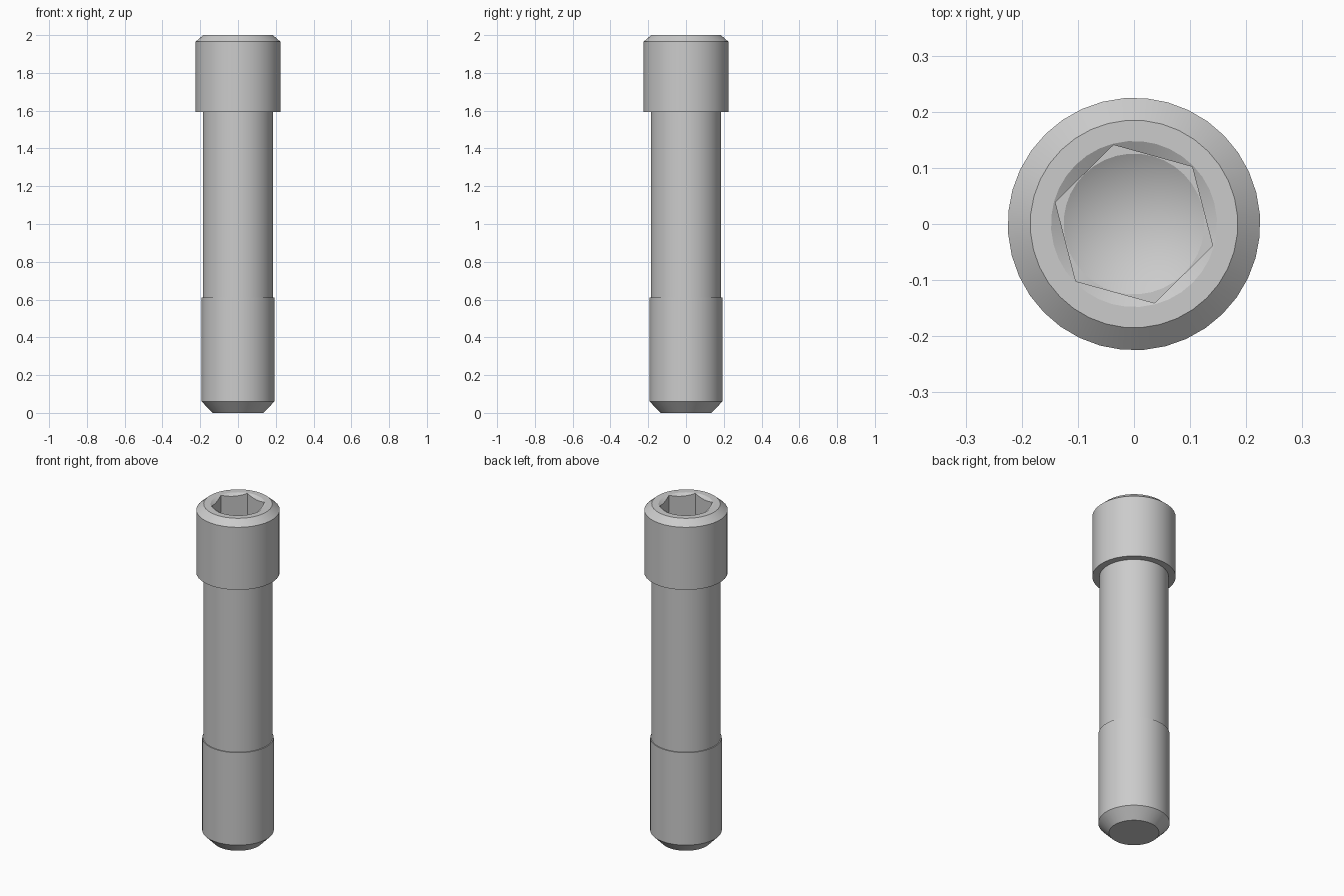
import bpy, bmesh, math

if "Cube" in bpy.data.objects:
    bpy.data.objects.remove(bpy.data.objects["Cube"], do_unlink=True)

SEGMENTS = 36                  # multiple of six, so socket corners fall on vertices
PHASE = math.radians(44.5)     # direction of one socket corner
SHAFT_R, THREAD_R, HEAD_R = 0.187, 0.193, 0.225
APOTHEM, RIM_R, TOP = 0.126, 0.148, 2.0

steel = bpy.data.materials.new("steel grey")
steel.use_nodes = True
steel.diffuse_color = (0.6, 0.6, 0.6, 1)
steel.node_tree.nodes["Principled BSDF"].inputs["Base Color"].default_value = (0.6, 0.6, 0.6, 1)


def circle(radius, z):
    return [(radius, z)] * SEGMENTS


def hex_radius(i):
    turn = (i * 2 * math.pi / SEGMENTS) % (math.pi / 3)
    return APOTHEM / math.cos(turn - math.pi / 6)


def loft(name, rings, start_cap=False, apex=None):
    """Join rings of (radius, z) pairs; close the start flat or the end to a point."""
    bm = bmesh.new()
    rows = []
    for ring in rings:
        row = []
        for i, (r, z) in enumerate(ring):
            a = PHASE + i * 2 * math.pi / SEGMENTS
            row.append(bm.verts.new((r * math.cos(a), r * math.sin(a), z)))
        rows.append(row)
    for low, high in zip(rows, rows[1:]):
        for i in range(SEGMENTS):
            j = (i + 1) % SEGMENTS
            bm.faces.new((low[i], low[j], high[j], high[i]))
    if start_cap:
        bm.faces.new(rows[0][::-1])
    if apex is not None:
        tip = bm.verts.new((0, 0, apex))
        for i in range(SEGMENTS):
            bm.faces.new((rows[-1][i], rows[-1][(i + 1) % SEGMENTS], tip))
    mesh = bpy.data.meshes.new(name)
    bm.to_mesh(mesh)
    bm.free()
    mesh.materials.append(steel)
    obj = bpy.data.objects.new(name, mesh)
    bpy.context.collection.objects.link(obj)
    bpy.ops.object.select_all(action="DESELECT")
    obj.select_set(True)
    bpy.context.view_layer.objects.active = obj
    bpy.ops.object.shade_smooth_by_angle(angle=math.radians(20))
    return obj


# Lower section with chamfered tip and a small shoulder
loft("threaded_section", [circle(0.135, 0), circle(THREAD_R, 0.06),
                          circle(THREAD_R, 0.61), circle(SHAFT_R, 0.61)], start_cap=True)

# Plain shank
loft("shank", [circle(SHAFT_R, 0.61), circle(SHAFT_R, 1.593)])

# Head with chamfered rim, countersunk hexagonal socket and conical drill point
hexagon = [hex_radius(i) for i in range(SEGMENTS)]
FLOOR = 1.8
loft("socket_head", [
    circle(SHAFT_R, 1.593), circle(HEAD_R, 1.593),
    circle(HEAD_R, 1.965), circle(0.185, TOP), circle(RIM_R, TOP),
    [(r, TOP - (RIM_R - r) * 0.577) for r in hexagon],
    [(r, FLOOR) for r in hexagon],
    circle(APOTHEM - 0.0005, FLOOR),
], apex=FLOOR - 0.073)
